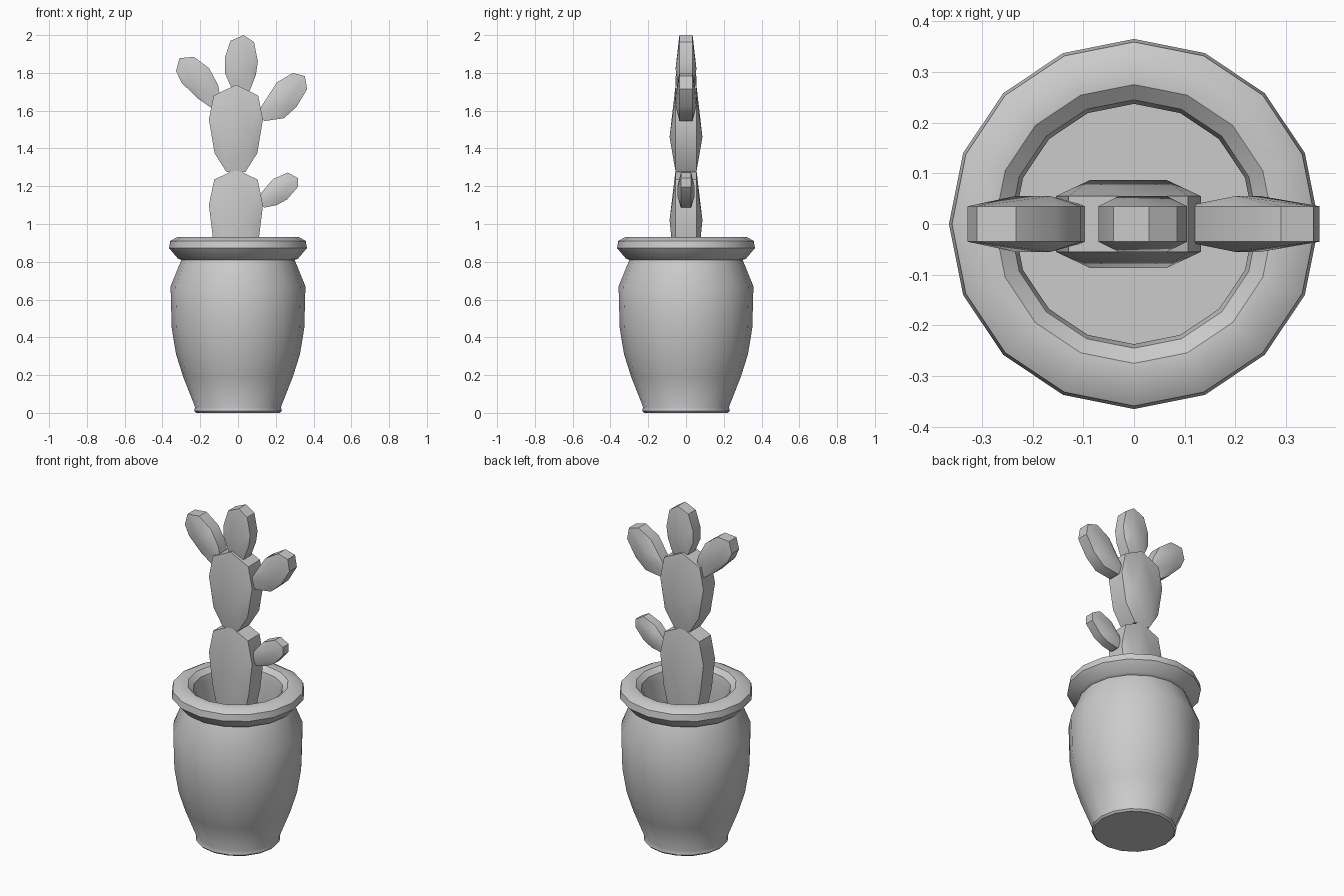
import bpy, bmesh, math

if "Cube" in bpy.data.objects:
    bpy.data.objects.remove(bpy.data.objects["Cube"])


def finish(bm, name, angle):
    bmesh.ops.recalc_face_normals(bm, faces=bm.faces)
    mesh = bpy.data.meshes.new(name)
    bm.to_mesh(mesh)
    bm.free()
    ob = bpy.data.objects.new(name, mesh)
    bpy.context.collection.objects.link(ob)
    bpy.ops.object.select_all(action='DESELECT')
    ob.select_set(True)
    bpy.context.view_layer.objects.active = ob
    bpy.ops.object.shade_smooth_by_angle(angle=math.radians(angle))
    return ob


def lathe(name, profile, sides=16):
    """Revolve (radius, z) points and cap both ends."""
    bm = bmesh.new()
    rings = [[bm.verts.new((r * math.cos(math.tau * i / sides),
                            r * math.sin(math.tau * i / sides), z))
              for i in range(sides)] for r, z in profile]
    for a, b in zip(rings, rings[1:]):
        for i in range(sides):
            j = (i + 1) % sides
            bm.faces.new((a[i], a[j], b[j], b[i]))
    bm.faces.new(rings[0])
    bm.faces.new(rings[-1])
    return finish(bm, name, 35)


def pad(name, outline, ridge, edge, peak):
    """Flat cactus pad: an (x, z) outline with a short raised ridge on each face."""
    bm = bmesh.new()
    n = len(outline)
    rims = []
    for s in (-1, 1):
        rim = [bm.verts.new((x, s * edge, z)) for x, z in outline]
        top = [bm.verts.new((x, s * peak, z)) for x, z in ridge]
        rims.append(rim)
        near = []
        for i in range(n):
            p, q = outline[i], outline[(i + 1) % n]
            mid = ((p[0] + q[0]) / 2, (p[1] + q[1]) / 2)
            near.append(0 if math.dist(mid, ridge[0]) < math.dist(mid, ridge[1]) else 1)
            bm.faces.new((rim[i], rim[(i + 1) % n], top[near[i]]))
        for i in range(n):
            if near[i] != near[i - 1]:
                bm.faces.new((rim[i], top[near[i]], top[near[i - 1]]))
    for i in range(n):
        j = (i + 1) % n
        bm.faces.new((rims[0][i], rims[0][j], rims[1][j], rims[1][i]))
    return finish(bm, name, 35)


def main_pad(name, half, cz):
    """Large upright pad from a half outline of (half width, z)."""
    cx = -0.011
    right = [(cx + w, z) for w, z in half]
    left = [(cx - w, z) for w, z in reversed(half) if w > 0]
    return pad(name, right + left, [(cx - 0.075, cz), (cx + 0.075, cz)], 0.055, 0.087)


# Pot with rolled rim, hollow down to the soil
lathe("pot", [(0.222, 0), (0.232, 0.01), (0.227, 0.03), (0.29, 0.19), (0.328, 0.31),
              (0.351, 0.45), (0.357, 0.67), (0.30, 0.81), (0.318, 0.817),
              (0.365, 0.872), (0.359, 0.91), (0.32, 0.932), (0.275, 0.93),
              (0.245, 0.905), (0.237, 0.87), (0.237, 0.72)])

# Two stacked trunk pads
main_pad("lower_pad", [(0, 1.29), (0.115, 1.235), (0.143, 1.10), (0.12, 0.91),
                       (0.07, 0.70)], 1.02)
main_pad("upper_pad", [(0, 1.737), (0.118, 1.68), (0.143, 1.553), (0.113, 1.375),
                       (0.05, 1.275)], 1.46)

# Smaller branching pads
pad("top_branch", [(0.03, 2.0), (0.085, 1.963), (0.105, 1.86), (0.095, 1.79), (0.06, 1.70),
                   (-0.03, 1.71), (-0.07, 1.80), (-0.07, 1.88), (-0.04, 1.97)],
    [(-0.03, 1.825), (0.065, 1.82)], 0.035, 0.055)
pad("left_branch", [(-0.31, 1.878), (-0.233, 1.885), (-0.153, 1.825), (-0.105, 1.735),
                    (-0.092, 1.66), (-0.127, 1.605), (-0.217, 1.667), (-0.30, 1.75),
                    (-0.328, 1.81)],
    [(-0.235, 1.725), (-0.165, 1.78)], 0.035, 0.055)
pad("right_branch", [(0.354, 1.783), (0.366, 1.714), (0.31, 1.62), (0.243, 1.56),
                     (0.14, 1.545), (0.10, 1.58), (0.132, 1.635), (0.206, 1.75),
                     (0.29, 1.80)],
    [(0.20, 1.685), (0.25, 1.625)], 0.035, 0.055)
pad("low_branch", [(0.317, 1.243), (0.317, 1.196), (0.26, 1.13), (0.205, 1.10),
                   (0.14, 1.087), (0.10, 1.11), (0.127, 1.17), (0.185, 1.238),
                   (0.264, 1.272)],
    [(0.188, 1.20), (0.212, 1.145)], 0.027, 0.045)
